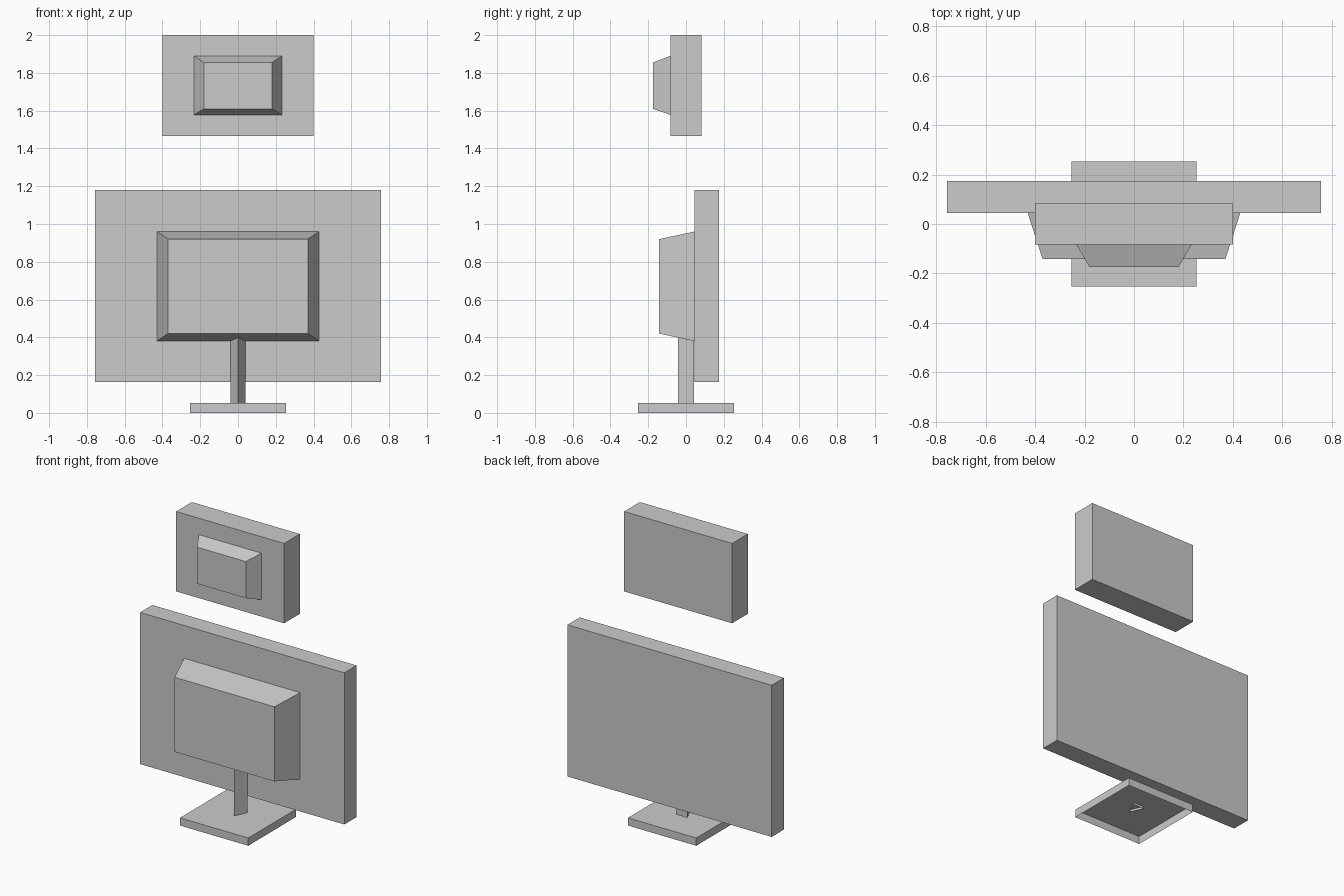
import bpy
import bmesh

cube = bpy.data.objects.get("Cube")
if cube:
    bpy.data.objects.remove(cube, do_unlink=True)

GREY = (0.6, 0.6, 0.6, 1)
grey = bpy.data.materials.new("plain grey")
grey.use_nodes = True
grey.diffuse_color = GREY
grey.node_tree.nodes["Principled BSDF"].inputs["Base Color"].default_value = GREY


def rect_y(w, z0, z1, y):
    """Upright rectangle across the depth axis, w is the half width."""
    return [(-w, y, z0), (w, y, z0), (w, y, z1), (-w, y, z1)]


def flat_ring(points, z):
    return [(x, y, z) for x, y in points]


def loft(name, start, end, cap_start=True, cap_end=True):
    """Join two matching outlines with flat walls and optional end caps."""
    bm = bmesh.new()
    a = [bm.verts.new(p) for p in start]
    b = [bm.verts.new(p) for p in end]
    n = len(a)
    for i in range(n):
        j = (i + 1) % n
        bm.faces.new((a[i], a[j], b[j], b[i]))
    if cap_start:
        bm.faces.new(a[::-1])
    if cap_end:
        bm.faces.new(b)
    bmesh.ops.recalc_face_normals(bm, faces=bm.faces)
    mesh = bpy.data.meshes.new(name)
    bm.to_mesh(mesh)
    bm.free()
    mesh.materials.append(grey)
    obj = bpy.data.objects.new(name, mesh)
    bpy.context.collection.objects.link(obj)
    return obj


# Large panel with its tapered housing
loft("large_panel", rect_y(0.757, 0.164, 1.18, 0.044), rect_y(0.757, 0.164, 1.18, 0.174))
loft("large_housing", rect_y(0.37, 0.42, 0.92, -0.142), rect_y(0.43, 0.38, 0.96, 0.044),
     cap_end=False)

# Small floating panel with its tapered housing
loft("small_panel", rect_y(0.4, 1.465, 2.0, -0.083), rect_y(0.4, 1.465, 2.0, 0.083))
loft("small_housing", rect_y(0.18, 1.61, 1.855, -0.175), rect_y(0.233, 1.578, 1.89, -0.083),
     cap_end=False)

# Three-sided post, open below, poking just through the foot
post = [(0, -0.043), (0.04, 0.043), (-0.04, 0.043)]
loft("post", flat_ring(post, 0.037), flat_ring(post, 0.45), cap_start=False)

# Square foot, hollow underneath
R = 0.253
foot = [(-R, -R), (R, -R), (R, R), (-R, R)]
foot_obj = loft("foot", flat_ring(foot, 0), flat_ring(foot, 0.052), cap_start=False)

# Open shells: make sure the normals point outward
for name, centre_z in (("foot", 0.0), ("post", 0.2), ("large_housing", 0.67), ("small_housing", 1.73)):
    mesh = bpy.data.objects[name].data
    wall = mesh.polygons[0]
    c = wall.center.copy()
    c.z -= centre_z
    if name in ("foot", "post"):
        c.z = 0
    else:
        c.y = 0
    if wall.normal.dot(c) < 0:
        mesh.flip_normals()
